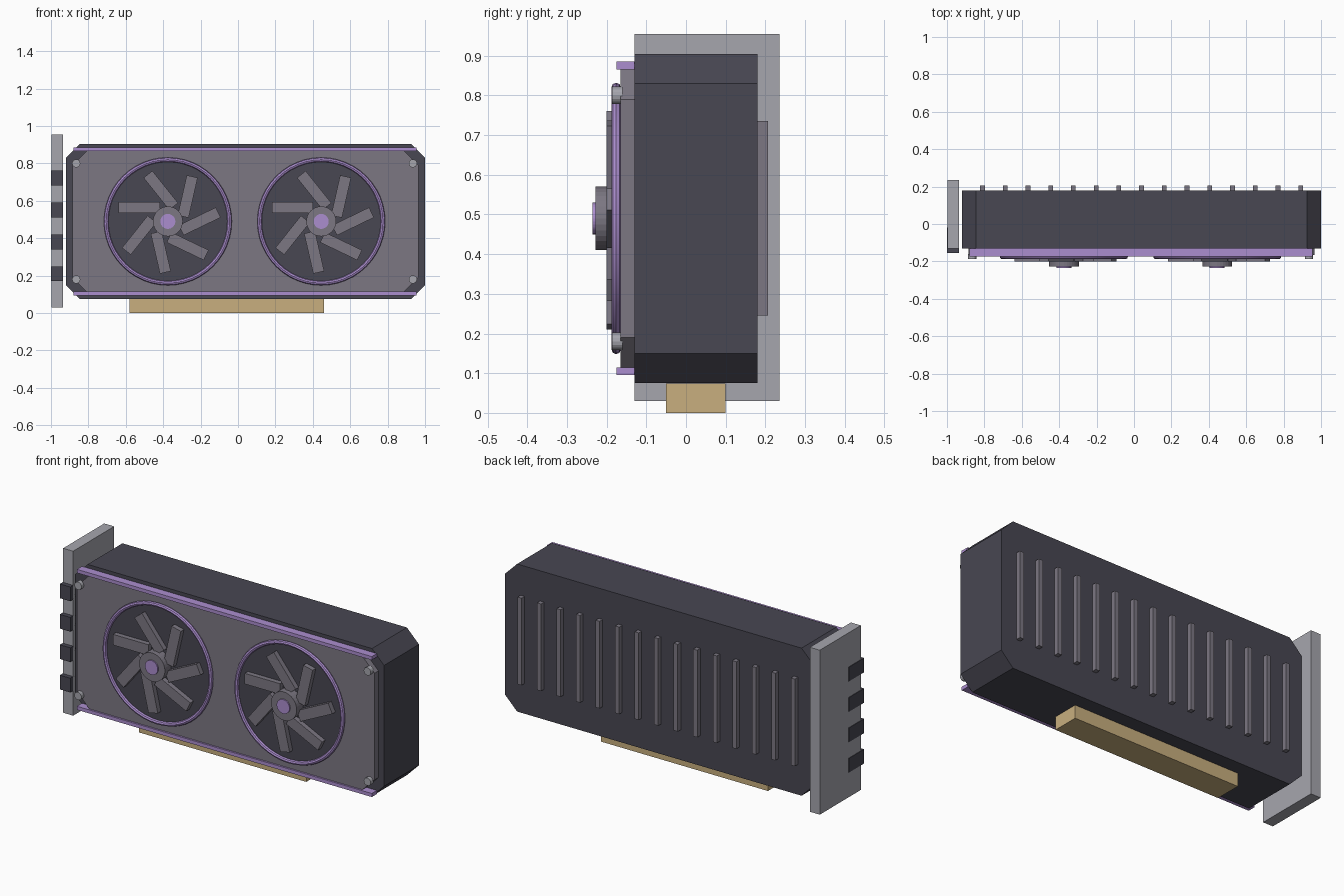
import bpy, bmesh
from math import cos, sin, pi
from mathutils import Matrix

if "Cube" in bpy.data.objects:
    bpy.data.objects.remove(bpy.data.objects["Cube"])


def material(name, rgb):
    m = bpy.data.materials.new(name)
    m.use_nodes = True
    m.diffuse_color = (*rgb, 1)
    m.node_tree.nodes["Principled BSDF"].inputs["Base Color"].default_value = (*rgb, 1)
    return m


DARK = material("dark slate", (0.065, 0.063, 0.085))
GREY = material("mid grey", (0.2, 0.185, 0.225))
STEEL = material("light steel", (0.38, 0.38, 0.42))
PURPLE = material("lilac", (0.41, 0.27, 0.62))
GOLD = material("gold", (0.58, 0.43, 0.21))


def finish(name, bm, mat):
    bmesh.ops.recalc_face_normals(bm, faces=bm.faces)
    mesh = bpy.data.meshes.new(name)
    bm.to_mesh(mesh)
    bm.free()
    mesh.materials.append(mat)
    ob = bpy.data.objects.new(name, mesh)
    bpy.context.collection.objects.link(ob)
    return ob


def prism(name, outline, y0, y1, mat):
    """Extrude an (x, z) outline from y0 to y1."""
    bm = bmesh.new()
    face = bm.faces.new([bm.verts.new((x, y0, z)) for x, z in outline])
    new = bmesh.ops.extrude_face_region(bm, geom=[face])["geom"]
    verts = [v for v in new if isinstance(v, bmesh.types.BMVert)]
    bmesh.ops.translate(bm, verts=verts, vec=(0, y1 - y0, 0))
    return finish(name, bm, mat)


def box(name, x, y, z, mat):
    outline = [(x[0], z[0]), (x[1], z[0]), (x[1], z[1]), (x[0], z[1])]
    return prism(name, outline, y[0], y[1], mat)


def chamfered(name, x, y, z, c, mat):
    (x0, x1), (z0, z1) = x, z
    outline = [(x0 + c, z0), (x1 - c, z0), (x1, z0 + c), (x1, z1 - c),
               (x1 - c, z1), (x0 + c, z1), (x0, z1 - c), (x0, z0 + c)]
    return prism(name, outline, y[0], y[1], mat)


def disc(name, x, z, radius, y0, y1, mat, n=48):
    angles = [2 * pi * i / n for i in range(n)]
    return prism(name, [(x + radius * cos(a), z + radius * sin(a)) for a in angles], y0, y1, mat)


# Casing and front shroud
chamfered("casing", (-0.92, 1.0), (-0.13, 0.18), (0.075, 0.905), 0.075, DARK)
chamfered("front_shroud", (-0.885, 0.965), (-0.165, -0.13), (0.115, 0.865), 0.075, GREY)
for side, z in (("lower", 0.105), ("upper", 0.875)):
    box(side + "_trim_rail", (-0.88, 0.955), (-0.175, -0.13), (z - 0.01, z + 0.01), PURPLE)

# Corner screws
for x in (-0.865, 0.935):
    for z in (0.18, 0.8):
        disc("corner_screw", x, z, 0.022, -0.187, -0.16, STEEL, 16)


def fan(name, cx, cz):
    disc(name + "_well", cx, cz, 0.328, -0.172, -0.16, DARK)
    # Round trim ring
    bpy.ops.mesh.primitive_torus_add(
        major_segments=48, minor_segments=8, major_radius=0.33, minor_radius=0.012,
        location=(cx, -0.176, cz), rotation=(pi / 2, 0, 0))
    ring = bpy.context.object
    ring.name = name + "_ring"
    ring.data.materials.append(PURPLE)
    bpy.ops.object.shade_smooth_by_angle()
    # Seven straight blades, each swept from its radial line
    bm = bmesh.new()
    for k in range(7):
        turn = Matrix.Rotation(-2 * pi * k / 7, 4, 'Y')
        sweep = Matrix.Rotation(-0.45, 4, 'Y')
        size = Matrix.Diagonal((0.22, 0.03, 0.06, 1))
        place = Matrix.Translation((cx, -0.185, cz)) @ turn @ Matrix.Translation((0.17, 0, 0))
        bmesh.ops.create_cube(bm, size=1, matrix=place @ sweep @ size)
    finish(name + "_blades", bm, GREY)
    disc(name + "_hub", cx, cz, 0.08, -0.228, -0.17, GREY, 32)
    disc(name + "_hub_cap", cx, cz, 0.04, -0.235, -0.22, PURPLE, 32)


fan("right_fan", -0.375, 0.49)
fan("left_fan", 0.445, 0.49)

# Mounting bracket with display ports
box("bracket", (-0.997, -0.935), (-0.13, 0.235), (0.03, 0.955), STEEL)
for i in range(4):
    z = 0.21 + 0.171 * i
    box("port", (-1.0, -0.935), (-0.155, -0.02), (z - 0.04, z + 0.04), DARK)

# Edge connector
box("edge_connector", (-0.58, 0.46), (-0.05, 0.1), (0, 0.074), GOLD)

# Back ribs
for i in range(15):
    x = -0.81 + 0.1215 * i
    box("back_rib", (x - 0.0125, x + 0.0125), (0.175, 0.207), (0.245, 0.735), GREY)
